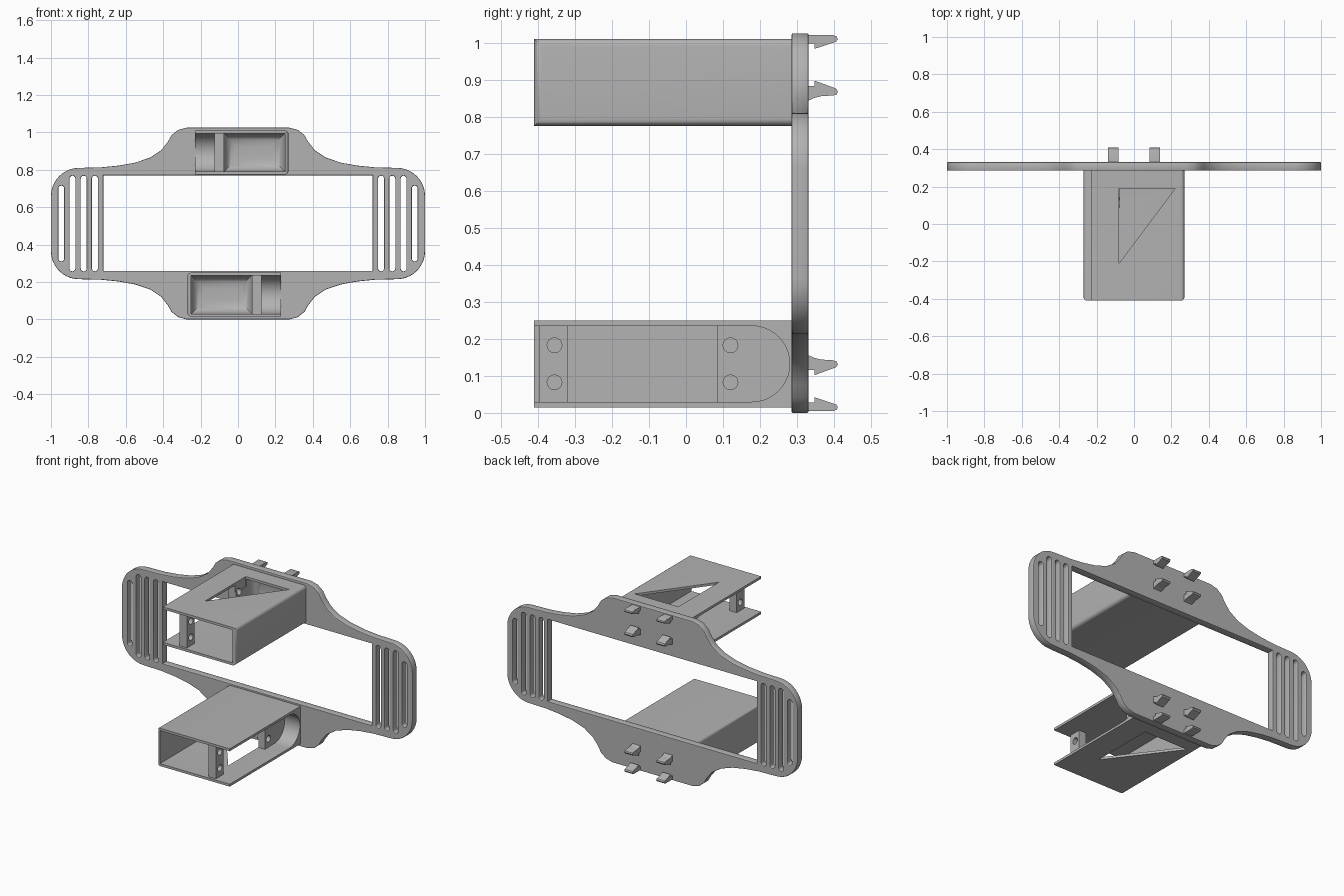
import bpy, bmesh, math
from mathutils import Matrix

cube = bpy.data.objects.get("Cube")
if cube:
    bpy.data.objects.remove(cube, do_unlink=True)

GREY = (0.45, 0.45, 0.45, 1)
MID_Z = 0.5125

grey = bpy.data.materials.new("grey_plastic")
grey.use_nodes = True
grey.diffuse_color = GREY
grey.node_tree.nodes["Principled BSDF"].inputs["Base Color"].default_value = GREY


def prism(name, points, axis, low, high, bevel=0, pick=None):
    """Extrude a 2D outline along an axis; bevel the edges chosen by pick."""
    place = {"x": lambda p, h: (h, p[0], p[1]),
             "y": lambda p, h: (p[0], h, p[1]),
             "z": lambda p, h: (p[0], p[1], h)}[axis]
    bm = bmesh.new()
    base, cap = [[bm.verts.new(place(p, h)) for p in points] for h in (low, high)]
    bm.faces.new(base)
    bm.faces.new(cap)
    for i in range(len(points)):
        j = (i + 1) % len(points)
        bm.faces.new((base[i], base[j], cap[j], cap[i]))
    bmesh.ops.recalc_face_normals(bm, faces=bm.faces)
    if bevel:
        edges = [e for e in bm.edges if pick((e.verts[0].co + e.verts[1].co) / 2)]
        bmesh.ops.bevel(bm, geom=edges, offset=bevel, segments=6, profile=0.5,
                        affect="EDGES", clamp_overlap=True)
    mesh = bpy.data.meshes.new(name)
    bm.to_mesh(mesh)
    bm.free()
    obj = bpy.data.objects.new(name, mesh)
    bpy.context.collection.objects.link(obj)
    mesh.materials.append(grey)
    return obj


def rect(a0, a1, b0, b1):
    return [(a0, b0), (a1, b0), (a1, b1), (a0, b1)]


def arc(cx, cy, r, start, end, steps=10):
    angles = [math.radians(start + (end - start) * i / steps) for i in range(steps + 1)]
    return [(cx + r * math.cos(a), cy + r * math.sin(a)) for a in angles]


def activate(obj):
    bpy.ops.object.select_all(action="DESELECT")
    obj.select_set(True)
    bpy.context.view_layer.objects.active = obj


def cut(obj, cutter):
    cutter.hide_render = True
    mod = obj.modifiers.new("cut", "BOOLEAN")
    mod.operation, mod.solver, mod.object = "DIFFERENCE", "EXACT", cutter
    activate(obj)
    bpy.ops.object.modifier_apply(modifier=mod.name)
    bpy.data.objects.remove(cutter, do_unlink=True)


def smooth(obj):
    activate(obj)
    bpy.ops.object.shade_smooth_by_angle(angle=math.radians(35))


# Flat frame: one outline with a window and strap slots
shoulder = [(0.275, 1.025), (0.32, 1.013), (0.355, 0.985), (0.375, 0.95), (0.41, 0.905),
            (0.47, 0.865), (0.55, 0.838), (0.64, 0.822), (0.73, 0.813)]
quarter = shoulder + arc(0.85, 0.66, 0.15, 90, 0)
right_half = quarter + [(x, 2 * MID_Z - z) for x, z in reversed(quarter)]
outline = right_half + [(-x, z) for x, z in reversed(right_half)]
loops = [outline, rect(-0.72, 0.72, 0.26, 0.77)]
for side in (-1, 1):
    for i in range(4):
        x = side * (0.765 + 0.06 * i)
        half = 0.187 if i == 3 else 0.24
        loops.append(arc(x, MID_Z + half, 0.016, 0, 180, 6)
                     + arc(x, MID_Z - half, 0.016, 180, 360, 6))

curve = bpy.data.curves.new("frame", "CURVE")
curve.dimensions, curve.fill_mode = "2D", "BOTH"
curve.extrude, curve.bevel_depth, curve.offset = 0.019, 0.004, -0.004
curve.bevel_resolution = 1
for loop in loops:
    spline = curve.splines.new("POLY")
    spline.points.add(len(loop) - 1)
    for point, (x, z) in zip(spline.points, loop):
        point.co = (x, z, 0, 1)
    spline.use_cyclic_u = True
frame = bpy.data.objects.new("frame", curve)
bpy.context.collection.objects.link(frame)
curve.materials.append(grey)
frame.rotation_euler.x = math.pi / 2
frame.location.y = 0.308
activate(frame)
bpy.ops.object.convert(target="MESH")
smooth(frame)

# Upper holder: shell open at the front and on one side
Z0, Z1 = 0.79, 0.995
ZM = (Z0 + Z1) / 2
upper = prism("upper_holder", rect(-0.23, 0.27, 0.775, 1.01), "y", -0.41, 0.29, 0.02,
              lambda c: c.x > 0.26 and c.y < 0.1)
# Main bay with a rounded back
cut(upper, prism("main_bay", rect(-0.075, 0.25, Z0, Z1), "y", -0.5, 0.28, 0.07,
                 lambda c: c.y > 0.27))
# Side bay with a half-round back end
radius = (Z1 - Z0) / 2
cut(upper, prism("side_bay", [(-0.5, Z0)] + arc(0.28 - radius, ZM, radius, -90, 90, 20)
                 + [(-0.5, Z1)], "x", -0.4, -0.125))
# Window in the divider, leaving a front and a back post
cut(upper, prism("divider_window", rect(-0.32, 0.085, Z0, Z1), "x", -0.15, -0.05))
cut(upper, prism("post_front_trim", rect(-0.5, -0.395, Z0, Z1), "x", -0.15, -0.05))
# Screw holes through the posts
for y in (-0.355, 0.12):
    for z in (ZM - 0.05, ZM + 0.05):
        cut(upper, prism("screw_hole", arc(y, z, 0.02, 0, 337.5, 15), "x", -0.15, -0.05))
# Triangular opening in the outer plate
cut(upper, prism("triangle_opening", [(-0.08, 0.19), (-0.08, -0.21), (0.22, 0.19)],
                 "z", 0.95, 1.1))
smooth(upper)

# Lower holder: the same part turned half a turn about the front axis
lower = upper.copy()
lower.data = upper.data.copy()
lower.name = "lower_holder"
bpy.context.collection.objects.link(lower)
lower.data.transform(Matrix.Translation((0, 0, MID_Z)) @ Matrix.Rotation(math.pi, 4, "Y")
                     @ Matrix.Translation((0, 0, -MID_Z)))

# Barbed clips on the back
outer_clip = [(0.32, 1.02), (0.397, 1.02), (0.407, 1.016), (0.41, 1.009), (0.405, 1.002),
              (0.347, 0.983), (0.347, 0.997), (0.32, 0.997)]
inner_clip = [(0.32, 0.883), (0.347, 0.883), (0.347, 0.897), (0.405, 0.876), (0.41, 0.868),
              (0.407, 0.86), (0.397, 0.857), (0.365, 0.855), (0.345, 0.85), (0.32, 0.838)]
for side, x in (("right", -0.11), ("left", 0.11)):
    for kind, profile, shift in (("outer", outer_clip, 0), ("inner", inner_clip, -0.026)):
        low_profile = [(y, 2 * MID_Z - z + shift) for y, z in profile]
        for level, points in (("upper", profile), ("lower", low_profile)):
            smooth(prism(f"{level}_{kind}_clip_{side}", points, "x", x - 0.028, x + 0.028))
